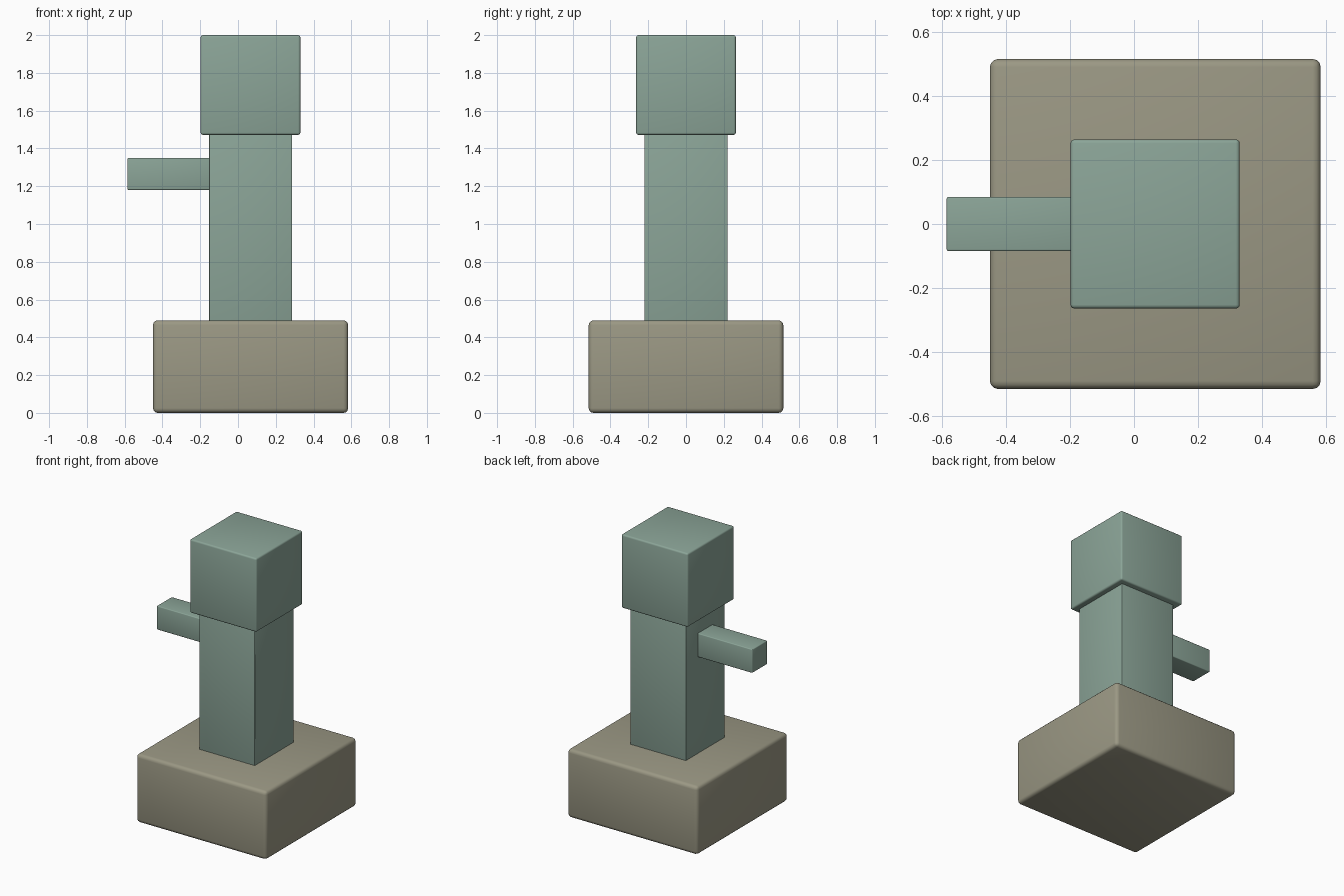
import bpy

if "Cube" in bpy.data.objects:
    bpy.data.objects.remove(bpy.data.objects["Cube"])


def material(name, color):
    mat = bpy.data.materials.new(name)
    mat.diffuse_color = (*color, 1)
    mat.use_nodes = True
    mat.node_tree.nodes["Principled BSDF"].inputs["Base Color"].default_value = mat.diffuse_color
    return mat


stone = material("stone", (0.327, 0.314, 0.231))
copper = material("green_copper", (0.26, 0.376, 0.314))


def block(name, lo, hi, bevel, mat):
    """Box between two corners with softly rounded edges."""
    centre = [(a + b) / 2 for a, b in zip(lo, hi)]
    bpy.ops.mesh.primitive_cube_add(size=1, location=centre)
    ob = bpy.context.object
    ob.name = name
    ob.scale = [b - a for a, b in zip(lo, hi)]
    bpy.ops.object.transform_apply(location=False, rotation=False, scale=True)
    ob.data.materials.append(mat)
    if bevel:
        mod = ob.modifiers.new("rounded_edges", "BEVEL")
        mod.width = bevel
        mod.segments = 3
        bpy.ops.object.modifier_apply(modifier=mod.name)
        bpy.ops.object.shade_smooth_by_angle()
    return ob


# Plinth
block("base", (-0.45, -0.515, 0), (0.583, 0.515, 0.49), 0.025, stone)
# Upright body
block("column", (-0.153, -0.22, 0.48), (0.287, 0.22, 1.485), 0.004, copper)
# Cube on top
block("head", (-0.198, -0.264, 1.472), (0.33, 0.264, 2.0), 0.012, copper)
# Arm pointing left
block("arm", (-0.585, -0.085, 1.18), (-0.14, 0.085, 1.35), 0.006, copper)
